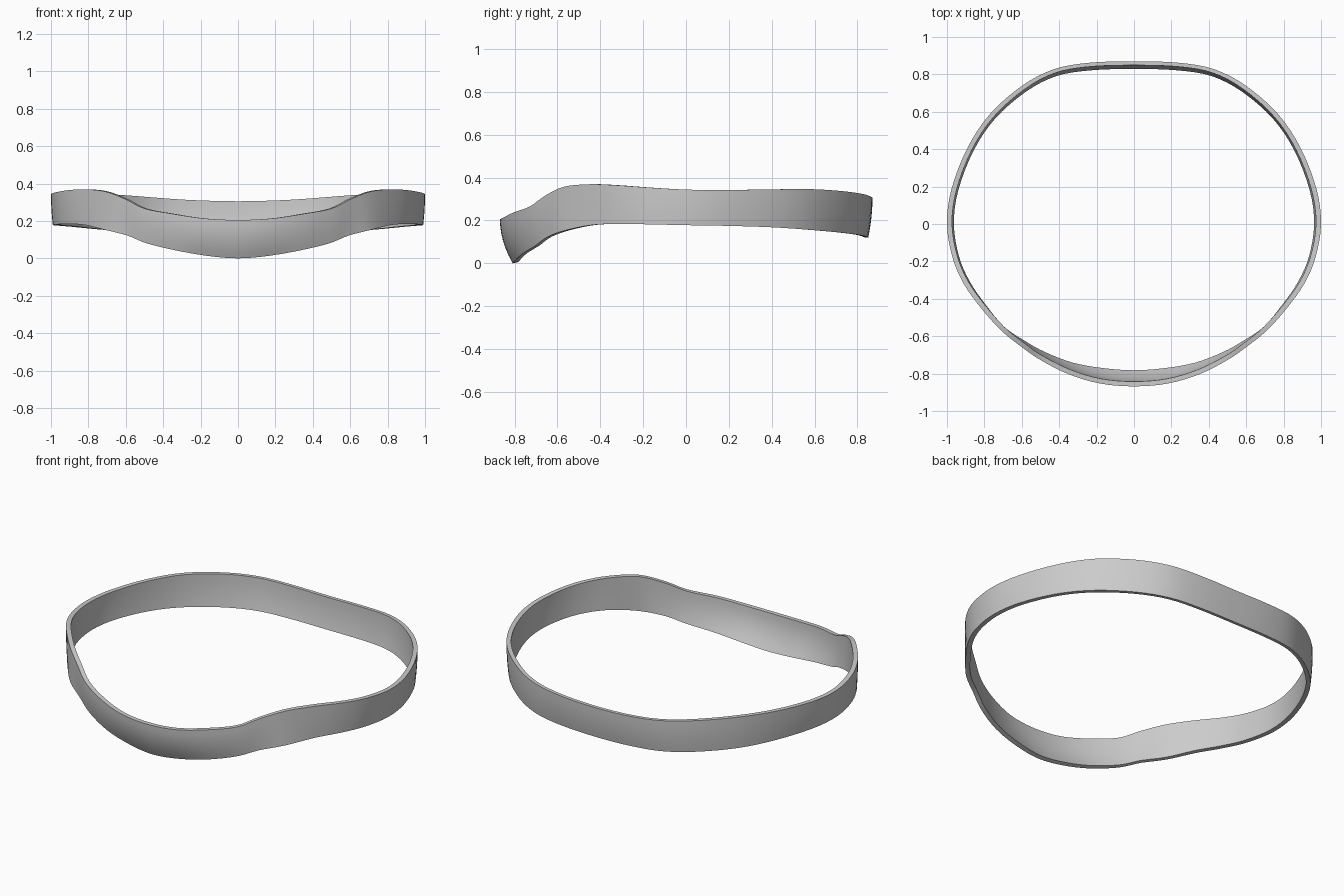
import bpy
from mathutils import Vector

# Half outline, front to back: x, y, top z, bottom z, inward lean of bottom edge, wall thickness
STATIONS = [
    (0.00, -0.868, 0.205, 0.000, 0.060, 0.026),
    (0.18, -0.853, 0.213, 0.014, 0.058, 0.026),
    (0.35, -0.803, 0.238, 0.043, 0.040, 0.026),
    (0.50, -0.727, 0.266, 0.080, 0.024, 0.025),
    (0.60, -0.658, 0.315, 0.122, 0.012, 0.025),
    (0.71, -0.570, 0.357, 0.152, 0.000, 0.026),
    (0.82, -0.447, 0.369, 0.178, 0.004, 0.027),
    (0.91, -0.320, 0.364, 0.184, 0.007, 0.027),
    (0.97, -0.180, 0.354, 0.182, 0.008, 0.027),
    (1.00, 0.000, 0.344, 0.178, 0.010, 0.027),
    (0.975, 0.190, 0.342, 0.175, 0.010, 0.027),
    (0.89, 0.408, 0.345, 0.168, 0.010, 0.026),
    (0.77, 0.588, 0.346, 0.156, 0.012, 0.025),
    (0.60, 0.738, 0.336, 0.143, 0.015, 0.023),
    (0.43, 0.827, 0.323, 0.132, 0.018, 0.021),
    (0.24, 0.862, 0.311, 0.124, 0.020, 0.021),
    (0.00, 0.870, 0.305, 0.120, 0.020, 0.021),
]
SUB, ROWS = 4, 6


def catmull(a, b, c, d, t):
    return [0.5 * (2 * q + (r - p) * t + (2 * p - 5 * q + 4 * r - s) * t * t
                   + (3 * q - p - 3 * r + s) * t ** 3)
            for p, q, r, s in zip(a, b, c, d)]


def mirrored(s):
    return (-s[0],) + s[1:]


# Close the outline by mirroring, then smooth it
loop = STATIONS + [mirrored(s) for s in STATIONS[-2:0:-1]]
n = len(loop)
ring = [catmull(*(loop[(i + k) % n] for k in (-1, 0, 1, 2)), j / SUB)
        for i in range(n) for j in range(SUB)]
m = len(ring)

# Sweep the leaning strap section round the outline
verts, faces = [], []
for i, (x, y, zt, zb, lean, thick) in enumerate(ring):
    a, b = ring[i - 1], ring[(i + 1) % m]
    inward = Vector((a[1] - b[1], b[0] - a[0], 0)).normalized()
    outer, inner = [], []
    for r in range(ROWS + 1):
        t = r / ROWS
        p = Vector((x, y, zt + (zb - zt) * t)) + inward * lean * t ** 2
        outer.append(p)
        inner.append(p + inward * thick + Vector((0, 0, 0.1 * lean * t)))
    verts += outer + inner[::-1]

k = 2 * (ROWS + 1)
for i in range(m):
    for j in range(k):
        i2, j2 = (i + 1) % m, (j + 1) % k
        faces.append((i * k + j, i * k + j2, i2 * k + j2, i2 * k + j))

mesh = bpy.data.meshes.new("head_band")
mesh.from_pydata(verts, [], faces)
mesh.update()
band = bpy.data.objects.new("head_band", mesh)
bpy.context.collection.objects.link(band)
bpy.context.view_layer.objects.active = band
band.select_set(True)
bpy.ops.object.shade_smooth_by_angle(angle=0.6)
